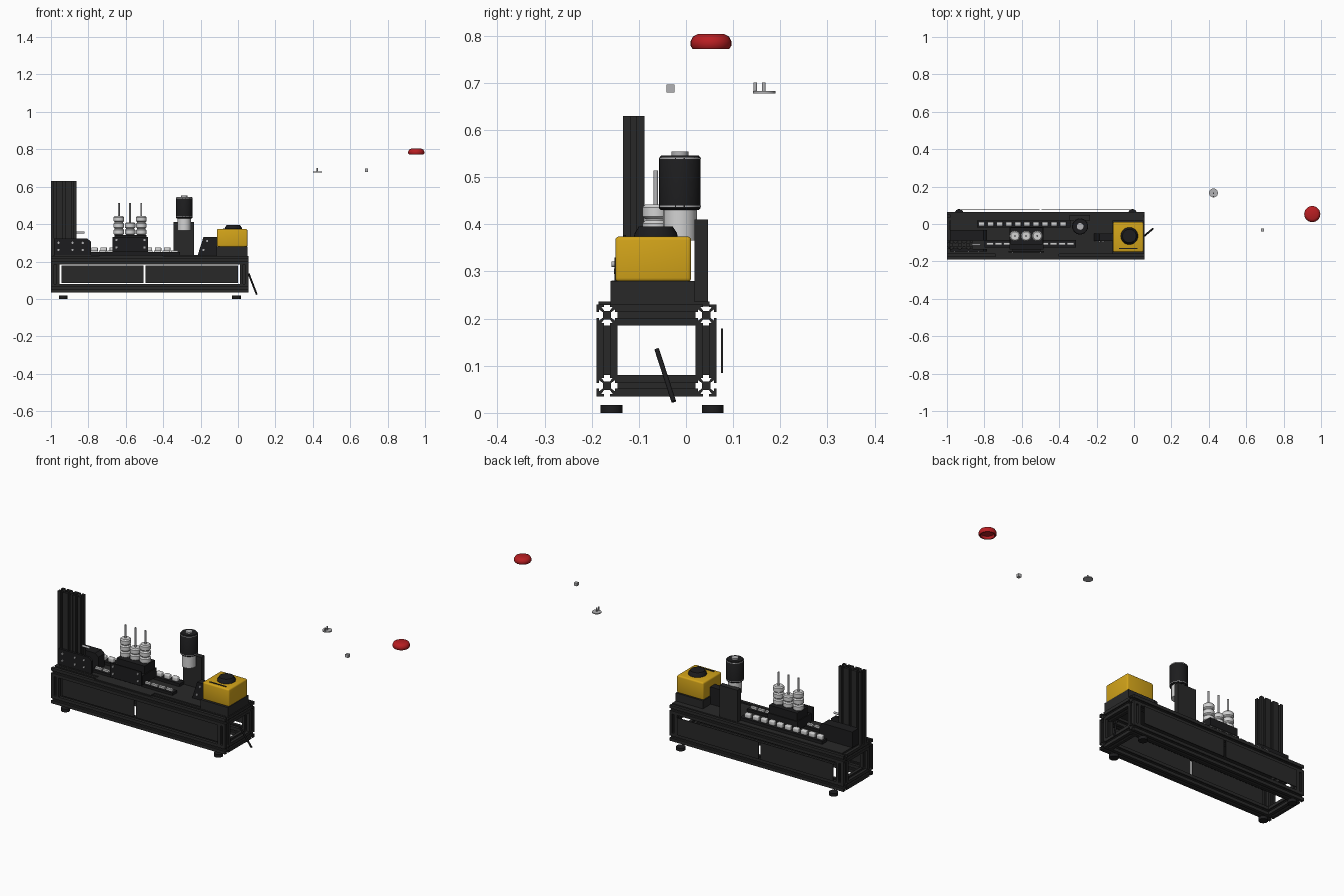
import bpy, bmesh, math
from mathutils import Vector, Matrix

if "Cube" in bpy.data.objects:
    bpy.data.objects.remove(bpy.data.objects["Cube"])


def material(name, r, g, b):
    m = bpy.data.materials.new(name)
    m.use_nodes = True
    m.diffuse_color = (r, g, b, 1)
    m.node_tree.nodes["Principled BSDF"].inputs["Base Color"].default_value = (r, g, b, 1)
    return m


DARK = material("dark grey", 0.022, 0.022, 0.022)
BLACK = material("black", 0.012, 0.012, 0.013)
WHITE = material("light grey", 0.65, 0.65, 0.65)
STEEL = material("steel", 0.45, 0.45, 0.46)
YELLOW = material("yellow", 0.65, 0.37, 0.01)
RED = material("red", 0.48, 0.013, 0.016)


def finish(name, bm, mat, smooth=False):
    bmesh.ops.recalc_face_normals(bm, faces=bm.faces)
    me = bpy.data.meshes.new(name)
    bm.to_mesh(me)
    bm.free()
    me.materials.append(mat)
    ob = bpy.data.objects.new(name, me)
    bpy.context.collection.objects.link(ob)
    if smooth:
        bpy.ops.object.select_all(action='DESELECT')
        ob.select_set(True)
        bpy.context.view_layer.objects.active = ob
        bpy.ops.object.shade_smooth_by_angle(angle=math.radians(40))
    return ob


def box(name, x, y, z, mat, bevel=0):
    """Box from (low, high) pairs on each axis."""
    bm = bmesh.new()
    bmesh.ops.create_cube(bm, size=1)
    for v in bm.verts:
        v.co = [(a + b) / 2 + c * (b - a) for (a, b), c in zip((x, y, z), v.co)]
    if bevel:
        bmesh.ops.bevel(bm, geom=bm.edges[:], offset=bevel, segments=3, profile=0.5, affect='EDGES')
    return finish(name, bm, mat, bevel > 0)


def lathe(name, x, y, profile, mat, turn=None, z=0, steps=28):
    """Revolve (radius, height) points about a vertical axis."""
    bm = bmesh.new()
    vs = [bm.verts.new((r, 0, h)) for r, h in profile]
    es = [bm.edges.new(p) for p in zip(vs, vs[1:])]
    bmesh.ops.spin(bm, geom=vs + es, axis=(0, 0, 1), cent=(0, 0, 0),
                   angle=math.tau, steps=steps)
    bmesh.ops.remove_doubles(bm, verts=bm.verts, dist=1e-5)
    bm.transform(Matrix.Translation((x, y, z)) @ (turn or Matrix()))
    return finish(name, bm, mat, True)


def rod(name, x, y, z, r, mat, turn=None, base=0):
    return lathe(name, x, y, [(0, z[0]), (r, z[0]), (r, z[1]), (0, z[1])], mat, turn, base, 16)


def prism(name, outline, origin, u, v, along, mat):
    """Extrude a flat outline, laid out on axes u and v, by the vector along."""
    bm = bmesh.new()
    o, u, v = Vector(origin), Vector(u), Vector(v)
    f = bm.faces.new([bm.verts.new(o + u * a + v * b) for a, b in outline])
    new = bmesh.ops.extrude_face_region(bm, geom=[f], use_keep_orig=True)["geom"]
    for e in new:
        if isinstance(e, bmesh.types.BMVert):
            e.co += Vector(along)
    return finish(name, bm, mat)


# Slotted square extrusion outline, one side repeated four times
S = 0.0225
side = [(S, -S), (S, -0.006), (0.017, -0.006), (0.017, -0.012), (0.009, -0.006),
        (0.009, 0.006), (0.017, 0.012), (0.017, 0.006), (S, 0.006)]
SLOT = []
for k in range(4):
    c, s = (1, 0, -1, 0)[k], (0, 1, 0, -1)[k]
    SLOT += [(a * c - b * s, a * s + b * c) for a, b in side]

X, Y, Z = (1, 0, 0), (0, 1, 0), (0, 0, 1)
FRONT, BACK, LEFT, RIGHT = -0.1675, 0.0425, 0.0325, -0.9775
LOW, HIGH = 0.0575, 0.2075

# Frame
for h in (LOW, HIGH):
    for y in (FRONT, BACK):
        prism("long_rail", SLOT, (-1, y, h), Y, Z, (1.055, 0, 0), DARK)
    for x in (LEFT, RIGHT):
        prism("end_rail", SLOT, (x, FRONT + S, h), X, Z, (0, BACK - FRONT - 2 * S, 0), DARK)
for x in (LEFT, RIGHT):
    for y in (FRONT, BACK):
        prism("corner_post", SLOT, (x, y, LOW + S), X, Y, (0, 0, HIGH - LOW - 2 * S), DARK)
for x in (-0.935, -0.008):
    for y in (-0.158, 0.057):
        rod("foot", x, y, (0, 0.017), 0.023, BLACK)

# Side panels and deck
for x in ((-0.945, -0.506), (-0.494, 0.0)):
    box("front_panel", x, (-0.176, -0.172), (0.085, 0.179), DARK)
    box("back_panel", x, (0.074, 0.078), (0.085, 0.179), DARK)
box("deck", (-0.98, 0.05), (-0.15, 0.05), (0.226, 0.236), DARK)
box("deck_extension", (-0.74, -0.4), (-0.185, -0.14), (0.229, 0.236), DARK)

# Tower made of three slotted columns
for i in range(3):
    prism("tower_column", SLOT, (-0.9775 + i * 0.046, -0.111, 0.23), X, Y, (0, 0, 0.4), DARK)

# Tower brackets
lay = Matrix.Rotation(math.pi / 2, 4, 'X')


def bolt(x, y, z, r=0.006):
    rod("bolt", x, y, (0, 0.006), r, STEEL, lay, z)


wedge = [(-0.985, 0.236), (-0.785, 0.236), (-0.785, 0.305), (-0.805, 0.322), (-0.985, 0.322)]
prism("tower_front_bracket", wedge, (0, -0.147, 0), X, Z, (0, 0.012, 0), BLACK)
prism("tower_back_bracket", wedge, (0, -0.088, 0), X, Z, (0, 0.055, 0), BLACK)
for x in (-0.96, -0.885, -0.83):
    for z in (0.262, 0.3):
        bolt(x, -0.147, z)
rod("tower_pin", -0.865, -0.111, (0, 0.045), 0.006, STEEL, Matrix.Rotation(math.pi / 2, 4, 'Y'), 0.355)

# Conveyor tracks with light blocks
box("back_track", (-0.84, -0.34), (-0.02, 0.02), (0.236, 0.252), BLACK)
for i in range(10):
    x = -0.815 + i * 0.0485
    box("track_block", (x - 0.017, x + 0.017), (-0.012, 0.012), (0.252, 0.276), WHITE, 0.005)
box("front_track", (-0.8, -0.31), (-0.125, -0.085), (0.236, 0.25), BLACK)
for x0, n in ((-0.77, 3), (-0.475, 4)):
    for i in range(n):
        x = x0 + i * 0.045
        box("rail_block", (x - 0.019, x + 0.019), (-0.112, -0.098), (0.25, 0.26), WHITE)

# Carriage with three stacked cylinders
box("carriage_base", (-0.665, -0.485), (-0.135, -0.015), (0.25, 0.3), BLACK)
box("carriage_top", (-0.66, -0.49), (-0.11, -0.02), (0.3, 0.343), BLACK)
box("carriage_plate", (-0.67, -0.48), (-0.152, -0.145), (0.252, 0.33), BLACK)
box("plate_spacer", (-0.65, -0.5), (-0.146, -0.13), (0.265, 0.29), BLACK)
for x in (-0.65, -0.5):
    for z in (0.275, 0.315):
        bolt(x, -0.152, z)
for x, rings in ((-0.637, 3), (-0.577, 2), (-0.517, 3)):
    points = [(0, 0.343)]
    for i in range(rings):
        h = 0.343 + i * 0.034
        points += [(0.022, h), (0.028, h + 0.005), (0.028, h + 0.025), (0.022, h + 0.031)]
    top = points[-1][1]
    lathe("cylinder_stack", x, -0.064, points + [(0, top)], WHITE)
    rod("cylinder_rod", x, -0.064, (top, 0.514), 0.005, STEEL)

# Motor and its mounting
MX, MY = -0.288, -0.013
box("motor_bracket", (-0.345, -0.235), (0.018, 0.047), (0.236, 0.41), DARK)
rod("motor_neck", MX, MY, (0.365, 0.43), 0.036, WHITE)
lathe("motor_body", MX, MY, [(0, 0.43), (0.04, 0.43), (0.044, 0.434), (0.044, 0.54),
                             (0.04, 0.546), (0, 0.546)], BLACK)
for z in (0.437, 0.538):
    rod("motor_ring", MX, MY, (z, z + 0.003), 0.0447, STEEL)
rod("motor_cap", MX, MY, (0.546, 0.554), 0.018, STEEL)

# Control box
box("control_base", (-0.115, 0.05), (-0.16, 0.018), (0.23, 0.28), DARK)
box("control_box", (-0.112, 0.05), (-0.15, 0.011), (0.278, 0.374), YELLOW, 0.008)
lathe("box_button_seat", -0.025, -0.064, [(0, 0.37), (0.047, 0.37), (0.045, 0.381),
                                          (0.036, 0.395), (0, 0.395)], BLACK)
box("box_label", (-0.08, 0.02), (-0.133, -0.127), (0.373, 0.377), BLACK)
prism("control_gusset", [(-0.215, 0.236), (-0.112, 0.236), (-0.112, 0.33), (-0.185, 0.33)],
      (0, -0.09, 0), X, Z, (0, 0.04, 0), BLACK)
for x, z in ((-0.185, 0.262), (-0.165, 0.31)):
    bolt(x, -0.09, z)

# Slanted handle at the end of the frame
a, b = Vector((0.057, -0.062, 0.135)), Vector((0.1, -0.026, 0.024))
tilt = (b - a).to_track_quat('Z', 'Y').to_matrix().to_4x4()
tilt.translation = a
rod("handle", 0, 0, (0, (b - a).length), 0.005, BLACK, None).matrix_world = tilt

# Detached red cap, hollow underneath
lathe("red_cap", 0.953, 0.053, [(0, 0.785), (0.03, 0.785), (0.034, 0.772), (0.039, 0.772),
                                (0.043, 0.778), (0.043, 0.788), (0.038, 0.798),
                                (0.028, 0.803), (0, 0.803)], RED)

# Detached small cube and pinned disc
box("small_cube", (0.679, 0.696), (-0.041, -0.024), (0.679, 0.696), STEEL)
rod("pin_disc", 0.425, 0.166, (0.677, 0.682), 0.024, STEEL)
for y in (0.147, 0.165):
    rod("disc_pin", 0.425, y, (0.68, 0.701), 0.004, STEEL)
